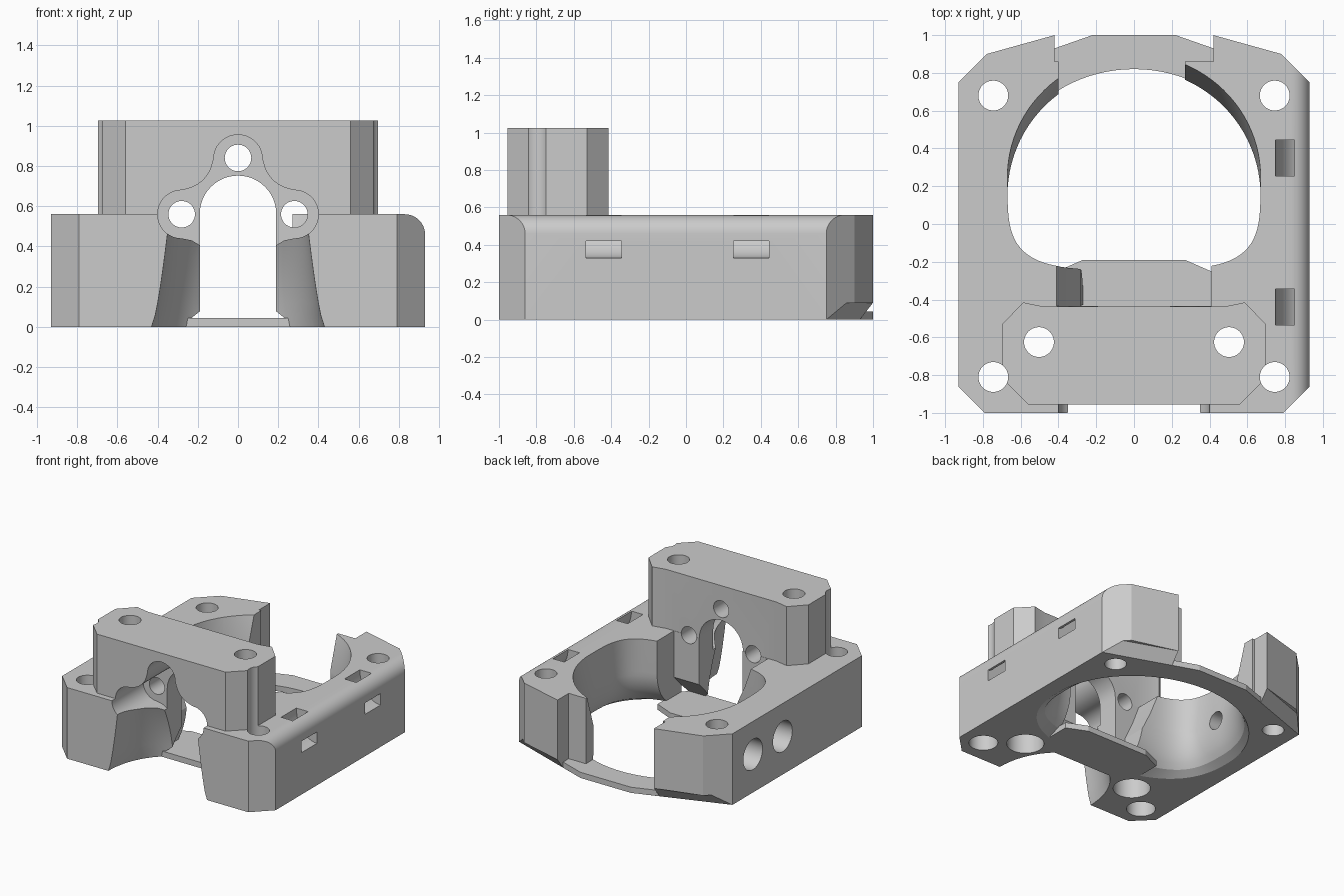
import bpy, bmesh, math
from math import sin, cos, pi

cube = bpy.data.objects.get("Cube")
if cube:
    bpy.data.objects.remove(cube)

grey = bpy.data.materials.new("plain_grey")
grey.use_nodes = True
colour = (0.6, 0.6, 0.6, 1)
grey.diffuse_color = colour
grey.node_tree.nodes["Principled BSDF"].inputs["Base Color"].default_value = colour


def loft(name, rings):
    """Closed solid through rings that share a point count."""
    bm = bmesh.new()
    loops = [[bm.verts.new(p) for p in ring] for ring in rings]
    n = len(loops[0])
    for low, high in zip(loops, loops[1:]):
        for i in range(n):
            j = (i + 1) % n
            bm.faces.new((low[i], low[j], high[j], high[i]))
    bm.faces.new(loops[0][::-1])
    bm.faces.new(loops[-1])
    bmesh.ops.recalc_face_normals(bm, faces=bm.faces[:])
    mesh = bpy.data.meshes.new(name)
    bm.to_mesh(mesh)
    bm.free()
    mesh.materials.append(grey)
    ob = bpy.data.objects.new(name, mesh)
    bpy.context.collection.objects.link(ob)
    return ob


def place(axis, u, v, w):
    return {"x": (w, u, v), "y": (u, w, v), "z": (u, v, w)}[axis]


def prism(name, pts, start, end, axis="z"):
    return loft(name, [[place(axis, u, v, w) for u, v in pts] for w in (start, end)])


def arc(u, v, ru, rv, start, end, n):
    """Points on an ellipse between two angles in degrees."""
    angles = [math.radians(start + (end - start) * i / n) for i in range(n + 1)]
    return [(u + ru * cos(a), v + rv * sin(a)) for a in angles]


def circle(u, v, r):
    return arc(u, v, r, r, 0, 351, 39)


def mirrored(half):
    """Complete an outline from its +x half."""
    return half + [(-x, y) for x, y in reversed(half)]


def combine(target, tool, operation="DIFFERENCE"):
    mod = target.modifiers.new("combine", "BOOLEAN")
    mod.operation = operation
    mod.solver = "EXACT"
    mod.object = tool
    bpy.context.view_layer.objects.active = target
    bpy.ops.object.modifier_apply(modifier=mod.name)
    bpy.data.objects.remove(tool)


# Base block
TOP = 0.56
FLOOR = 0.045
outline = mirrored([(0.79, -1), (0.93, -0.86), (0.93, 0.75), (0.78, 0.9), (0.42, 1), (0.22, 1)])
body = prism("mount_body", outline, 0, TOP)

# Rounded upper edge along one side
section = [(-1, -0.1), (0.93, -0.1)] + arc(0.83, 0.46, 0.1, 0.1, 0, 90, 10) + [(-1, TOP)]
combine(body, prism("rounding", section, -1.2, 1.2, "y"), "INTERSECT")


# Large bore with a flared mouth underneath
def bore_ring(z, half_width, cy, back, front, power, n=96):
    ring = []
    for i in range(n):
        c, s = cos(2 * pi * i / n), sin(2 * pi * i / n)
        p = 2 / power if s < 0 else 1
        x = half_width * math.copysign(abs(c) ** p, c)
        y = cy + (back if s > 0 else front) * math.copysign(abs(s) ** p, s)
        ring.append((x, y, z))
    return ring


rings = []
for step in range(9):
    z = 0.3 * step / 8
    t = 1 - math.sqrt(1 - (1 - step / 8) ** 2)
    rings.append(bore_ring(z, 0.67 + 0.13 * t, 0.15 - 0.05 * t, 0.67 + 0.05 * t,
                           0.39 + 0.21 * t, 4 - 1.5 * t))
rings.insert(0, [(x, y, -0.1) for x, y, z in rings[0]])
rings.append(bore_ring(TOP, 0.67, 0.25, 0.65, 0.49, 4))
rings.append([(x, y, 0.7) for x, y, z in rings[-1]])
combine(body, loft("bore", rings))

# Front wall behind the recess
wall = [(0.43, -0.75), (0.43, -0.435), (-0.43, -0.435), (-0.43, -0.75)]
combine(body, prism("wall", wall, 0, 0.55), "UNION")

# Raised tower
tower = mirrored([(0.56, -0.955), (0.697, -0.82), (0.697, -0.53), (0.587, -0.415), (0.48, -0.437)])
combine(body, prism("tower", tower, 0.4, 1.025), "UNION")

# Pocket behind the wall, sloped on one side, and the undercut of the wall
pocket = [(-0.41, TOP), (-0.35, 0.4), (-0.28, 0.25), (-0.27, FLOOR), (0.41, FLOOR), (0.41, TOP)]
combine(body, prism("pocket", pocket, -0.435, 0.1, "y"))
undercut = [(-0.43, 0.2), (-0.51, 0.12), (-0.58, 0.03), (-0.58, -0.1), (-0.43, -0.1)]
combine(body, prism("undercut", undercut, -0.41, 0.41, "x"))

# Rear gap above the floor band, and the trimmed ends of the band
gap = [(-0.42, 1.1), (-0.42, 0.86), (-0.4, 0.86), (-0.4, 0.5),
       (0.27, 0.5), (0.27, 0.86), (0.42, 0.86), (0.42, 1.1)]
combine(body, prism("rear_gap", gap, FLOOR, 0.7))
trim = mirrored([(0.42, 1.1), (0.42, 0.93), (0.22, 1)])
combine(body, prism("band_trim", trim, -0.1, 0.06))

# Sloped undercuts below the rear corners
slope = [(-0.05, -0.068), (0.066, 0.09), (0.3, 0.09), (0.3, -0.068)]
for side in (-1, 1):
    ends = [[(side * (x + 0.332 * d), y + 0.943 * d, z) for d, z in slope]
            for x, y in ((1.024, 0.717), (0.22, 1))]
    combine(body, loft("corner_slope", ends))

# Flared recess low in the front
flare = []
for step in range(9):
    t = step / 8
    width, depth = 0.43 - 0.08 * t ** 0.7, 0.52 - 0.13 * t ** 2
    curve = [(width, -1.1)] + arc(0, -1, width, depth, 0, 180, 32) + [(-width, -1.1)]
    flare.append([(x, y, 0.47 * t) for x, y in curve])
flare.insert(0, [(x, y, -0.1) for x, y, z in flare[0]])
combine(body, loft("front_flare", flare))

# Three-lobed recess, arched slot and the three lobe holes
lobes = mirrored([(0.01, 0.955)] + arc(0, 0.84, 0.12, 0.115, 80, 0, 8)
                 + arc(0.3, 0.84, 0.175, 0.16, 195, 255, 6)
                 + arc(0.28, TOP, 0.12, 0.12, 90, -90, 18) + [(0.23, 0.43), (0.18, 0.4)])
combine(body, prism("lobe_recess", lobes, -1.1, -0.61, "y"))
arch = [(-0.19, FLOOR), (0.19, FLOOR)] + arc(0, 0.562, 0.19, 0.19, 0, 180, 24)
combine(body, prism("arch_slot", arch, -1.1, -0.3, "y"))
for u, v in ((0, 0.84), (-0.28, TOP), (0.28, TOP)):
    combine(body, prism("lobe_hole", circle(u, v, 0.066), -0.8, -0.3, "y"))

# Thin floor strip under the arch
strip = mirrored([(0.25, -0.585), (0.43, -0.585), (0.43, -0.26), (0.27, -0.19)])
combine(body, prism("strip", strip, 0, FLOOR), "UNION")

# Vertical bolt holes, wider underneath at the front
for side in (-1, 1):
    for x, y, wide in ((0.745, 0.68, 0), (0.745, -0.81, 0.105), (0.503, -0.625, 0.135)):
        combine(body, prism("bolt_hole", circle(side * x, y, 0.079), -0.1, 1.2))
        if wide:
            combine(body, prism("counterbore", circle(side * x, y, wide), -0.1, 0.25))

# Curved tie slots turning from the top to the side
turn = ([(0.75, 0.7)] + arc(0.93, TOP, 0.18, 0.23, 180, 270, 12) + [(1, 0.33), (1, 0.42)]
        + arc(0.93, TOP, 0.08, 0.14, 270, 180, 12) + [(0.85, 0.7)])
for y in (-0.44, 0.35):
    combine(body, prism("tie_slot", turn, y - 0.095, y + 0.095, "y"))

# Side holes, one stepped through into the bore
for y in (0.125, 0.495):
    combine(body, prism("side_hole", circle(y, 0.3, 0.12), -1.1, -0.77, "x"))
combine(body, prism("side_through_hole", circle(0.125, 0.3, 0.07), -1.1, -0.5, "x"))

# Smooth the curved walls, keep the edges crisp
bpy.ops.object.select_all(action="DESELECT")
body.select_set(True)
bpy.context.view_layer.objects.active = body
bpy.ops.object.shade_smooth_by_angle(angle=math.radians(18))
